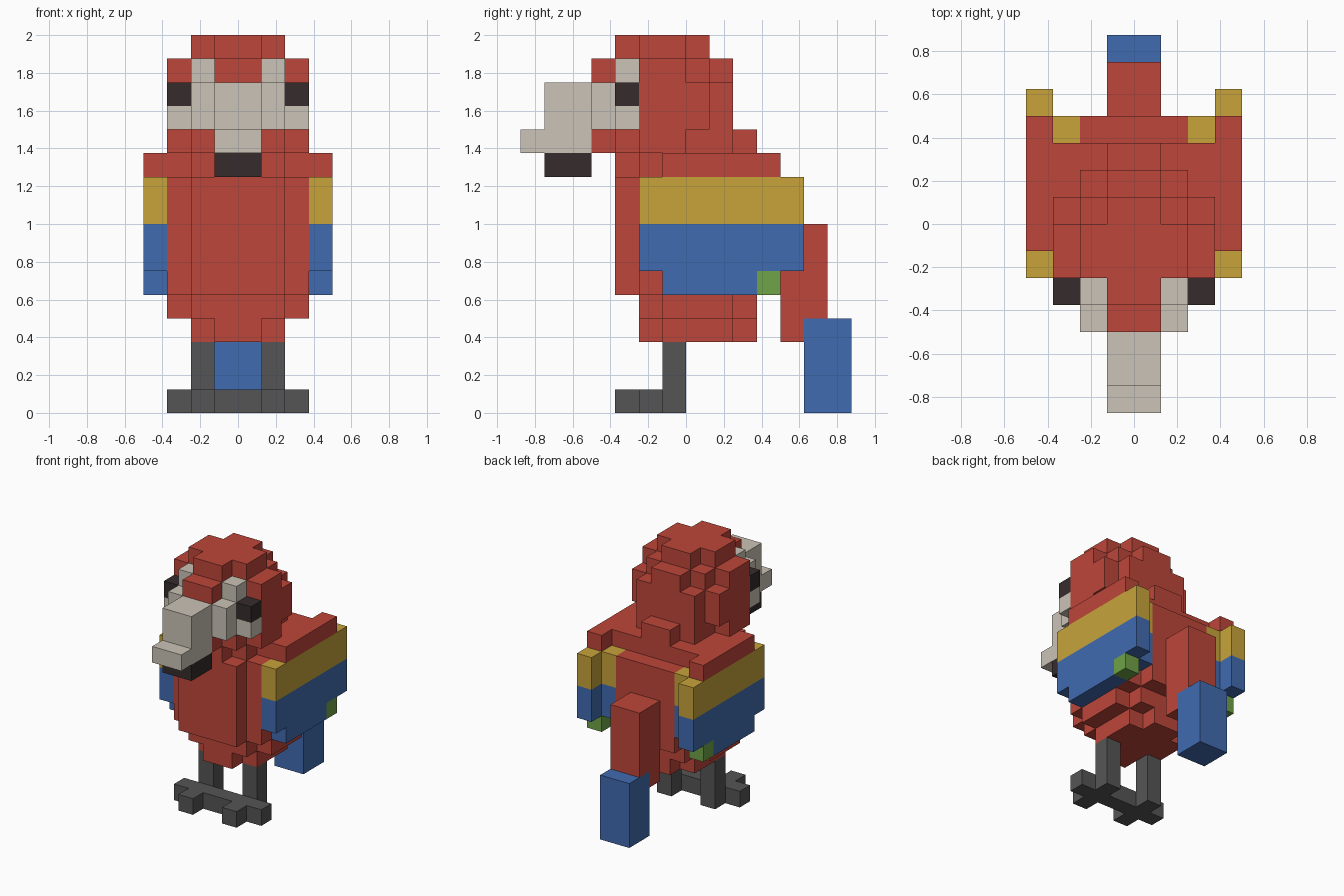
import bpy, bmesh, math
from mathutils import Vector

if "Cube" in bpy.data.objects:
    bpy.data.objects.remove(bpy.data.objects["Cube"], do_unlink=True)

UNIT = 0.125  # edge of one building block


def linear(c):
    c /= 255
    return c / 12.92 if c <= 0.04045 else ((c + 0.055) / 1.055) ** 2.4


def material(name, *rgb):
    colour = [linear(c) for c in rgb] + [1]
    mat = bpy.data.materials.new(name)
    mat.use_nodes = True
    mat.diffuse_color = colour
    mat.node_tree.nodes["Principled BSDF"].inputs["Base Color"].default_value = colour
    return mat


RED = material("red_feathers", 190, 70, 58)
TAN = material("pale_beak", 203, 195, 183)
BLACK = material("dark_eye", 53, 43, 44)
YELLOW = material("yellow_feathers", 200, 164, 59)
BLUE = material("blue_feathers", 65, 107, 176)
GREEN = material("green_feathers", 112, 163, 72)
GREY = material("grey_legs", 85, 85, 85)

cells = {}  # block position -> (part name, material)


def block(part, mat, x, y, z):
    """Fill a box of blocks; each range is (start, end)."""
    for i in range(*x):
        for j in range(*y):
            for k in range(*z):
                cells[i, j, k] = (part, mat)


def middle(part, mat, half, y, z):
    block(part, mat, (-half, half), y, z)


def pair(part, mat, x, y, z):
    block("left_" + part, mat, x, y, z)
    block("right_" + part, mat, (-x[1], -x[0]), y, z)


def rounded(part, mat, z, *rows):
    """Layer with stepped corners, from (half width, y range) rows."""
    for half, front, back in rows:
        middle(part, mat, half, (front, back), z)


# Body, stepped in towards the belly and the shoulders
rounded("body", RED, (3, 4), (1, -2, 3), (2, -1, 2))
rounded("body", RED, (4, 5), (2, -2, 3), (3, -1, 2))
rounded("body", RED, (5, 10), (2, -3, 4), (3, -2, 3))
rounded("body", RED, (10, 11), (1, -3, 3), (2, -2, 3), (3, -1, 3))

# Head
rounded("head", RED, (11, 12), (1, -4, 3), (2, -3, 2), (3, -2, 0))
rounded("head", RED, (12, 14), (2, -2, 2), (3, -2, 1))
rounded("head", RED, (14, 15), (1, -4, 2), (2, -2, 1), (3, -2, 0))
rounded("head", RED, (15, 16), (1, -3, 1), (2, -2, 0))

# Pale face, cheeks and eyes
middle("face", TAN, 2, (-4, -2), (12, 14))
pair("brow", TAN, (1, 2), (-3, -2), (14, 15))
pair("cheek", TAN, (2, 3), (-3, -2), (12, 13))
pair("eye", BLACK, (2, 3), (-3, -2), (13, 14))

# Beak
middle("upper_beak", TAN, 1, (-6, -4), (12, 14))
middle("upper_beak", TAN, 1, (-7, -4), (11, 12))
middle("lower_beak", BLACK, 1, (-6, -4), (10, 11))

# Wings: red shoulder, yellow and blue bands, green tip
pair("wing", RED, (3, 4), (-1, 4), (10, 11))
for mat, z in ((YELLOW, (8, 10)), (BLUE, (6, 8))):
    pair("wing", mat, (3, 4), (-2, 5), z)
    pair("wing", mat, (2, 3), (3, 4), z)
pair("wing", BLUE, (3, 4), (-1, 3), (5, 6))
pair("wing", GREEN, (3, 4), (3, 4), (5, 6))

# Tail
middle("tail", RED, 1, (4, 6), (3, 8))
middle("tail_tip", BLUE, 1, (5, 7), (0, 4))

# Legs and feet
pair("leg", GREY, (1, 2), (-1, 0), (1, 3))
pair("foot", GREY, (1, 2), (-3, 0), (0, 1))
pair("foot", GREY, (0, 3), (-2, -1), (0, 1))


def build(part):
    """Skin the outer sides of one part's blocks and merge flat areas."""
    bm = bmesh.new()
    mats = []
    for pos, (name, mat) in cells.items():
        if name != part:
            continue
        if mat not in mats:
            mats.append(mat)
        centre = Vector(pos) + Vector((0.5, 0.5, 0.5))
        for axis in range(3):
            for sign in (-1, 1):
                n = Vector((0, 0, 0))
                n[axis] = sign
                if tuple(int(v) for v in Vector(pos) + n) in cells:
                    continue
                u = Vector((n.y, n.z, n.x)) / 2
                v = n.cross(u)
                mid = centre + n / 2
                corners = (mid - u - v, mid + u - v, mid + u + v, mid - u + v)
                face = bm.faces.new([bm.verts.new(c * UNIT) for c in corners])
                face.material_index = mats.index(mat)
    bmesh.ops.remove_doubles(bm, verts=bm.verts[:], dist=0.001)
    bmesh.ops.dissolve_limit(bm, angle_limit=math.radians(1), verts=bm.verts[:],
                             edges=bm.edges[:], delimit={'MATERIAL'})
    mesh = bpy.data.meshes.new(part)
    bm.to_mesh(mesh)
    bm.free()
    for mat in mats:
        mesh.materials.append(mat)
    bpy.context.collection.objects.link(bpy.data.objects.new(part, mesh))


for part in sorted({name for name, _ in cells.values()}):
    build(part)
